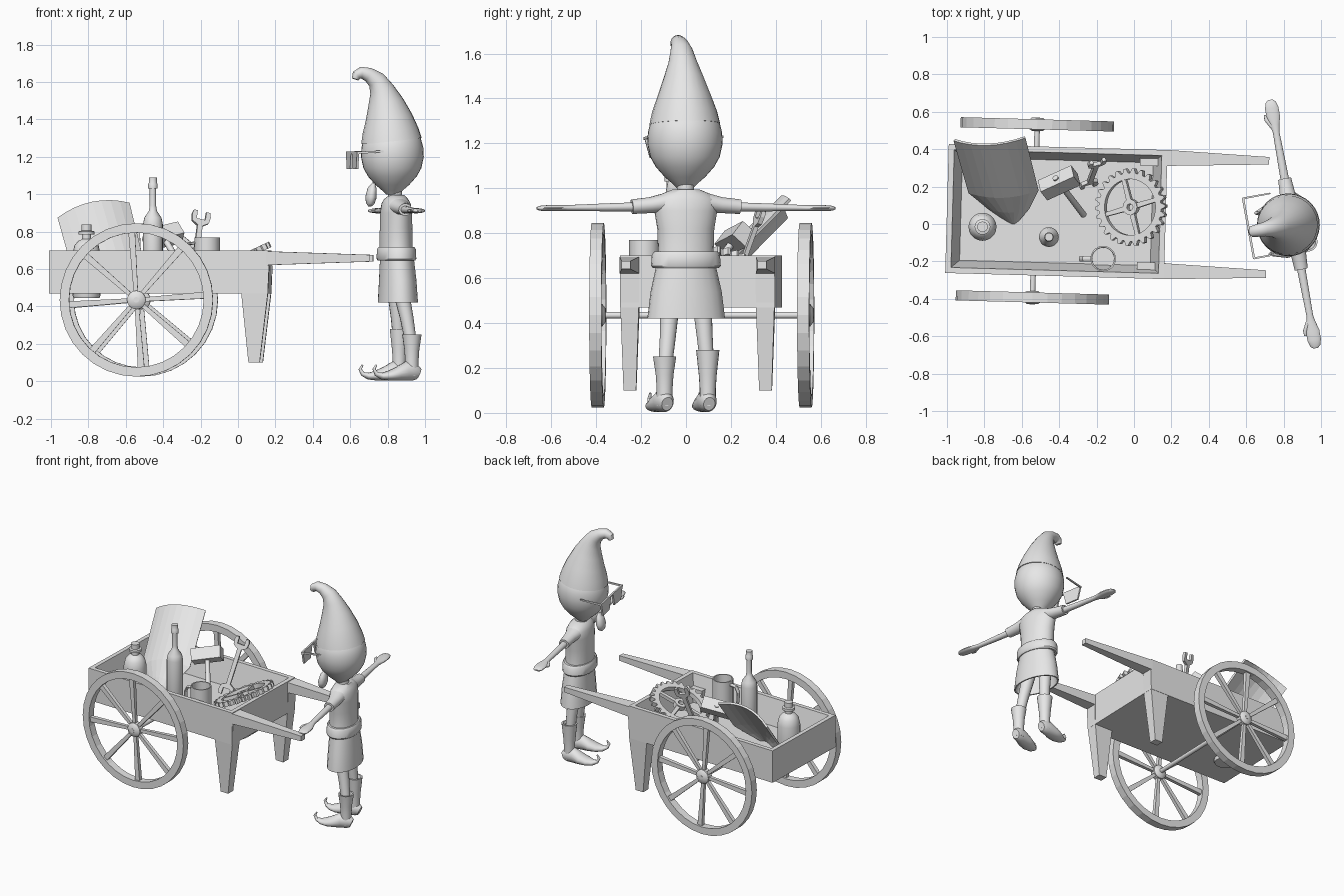
import bpy, bmesh, math
from mathutils import Matrix, Vector

grey = bpy.data.materials.new("light grey")
grey.diffuse_color = (0.8, 0.8, 0.8, 1)
T = lambda x, y, z: Matrix.Translation((x, y, z))
R = lambda deg, axis: Matrix.Rotation(math.radians(deg), 4, axis)
I = Matrix.Identity(4)


def finish(name, bm, M=I, smooth=False):
    bmesh.ops.recalc_face_normals(bm, faces=bm.faces)
    bm.transform(M)
    me = bpy.data.meshes.new(name)
    bm.to_mesh(me)
    bm.free()
    me.materials.append(grey)
    ob = bpy.data.objects.new(name, me)
    bpy.context.collection.objects.link(ob)
    if smooth:
        bpy.ops.object.select_all(action='DESELECT')
        ob.select_set(True)
        bpy.context.view_layer.objects.active = ob
        bpy.ops.object.shade_smooth_by_angle(angle=math.radians(40))
    return ob


def loft(name, pts, M=I, n=16, axis=None):
    """Tube through (x, y, z, ra, rb) stations; n=4 gives a rectangular bar."""
    bm = bmesh.new()
    P = [Vector(p[:3]) for p in pts]
    d0 = axis or (P[-1] - P[0]).normalized()
    hint = Vector((1, 0, 0)) if abs(d0.y) > 0.8 else Vector((0, 1, 0))
    k = math.sqrt(2) if n == 4 else 1
    rings = []
    for i, p in enumerate(pts):
        t = axis or (P[min(i + 1, len(P) - 1)] - P[max(i - 1, 0)]).normalized()
        a = hint.cross(t).normalized()
        b = t.cross(a)
        ring = []
        for j in range(n):
            w = 2 * math.pi * (j + 0.5) / n
            ring.append(bm.verts.new(P[i] + a * (p[3] * k * math.cos(w)) + b * (p[4] * k * math.sin(w))))
        rings.append(ring)
    for r, s in zip(rings, rings[1:]):
        for j in range(n):
            bm.faces.new((r[j], r[(j + 1) % n], s[(j + 1) % n], s[j]))
    bm.faces.new(rings[0])
    bm.faces.new(rings[-1])
    return finish(name, bm, M, n > 8)


def lathe(name, prof, M=I, n=24, closed=False, smooth=True, teeth=0):
    """Spin an (r, z) profile around z; teeth lowers every other pair of outer columns."""
    bm = bmesh.new()
    rmax = max(r for r, z in prof)
    cols = []
    for i in range(n):
        w = 2 * math.pi * i / n
        col = []
        for r, z in prof:
            if teeth and r == rmax and i % 4 > 1:
                r -= teeth
            col.append(bm.verts.new((r * math.cos(w), r * math.sin(w), z)))
        cols.append(col)
    m = len(prof)
    for i in range(n):
        a, b = cols[i], cols[(i + 1) % n]
        for j in range(m if closed else m - 1):
            bm.faces.new((a[j], b[j], b[(j + 1) % m], a[(j + 1) % m]))
    if not closed:
        bm.faces.new([c[0] for c in cols])
        bm.faces.new([c[-1] for c in cols])
    return finish(name, bm, M, smooth)


def frame(pos, xdir, ydir):
    y = Vector(ydir).normalized()
    x = Vector(xdir)
    x = (x - y * x.dot(y)).normalized()
    return T(*pos) @ Matrix((x, y, x.cross(y))).transposed().to_4x4()


UP = Vector((0, 0, 1))
C = T(-0.53, 0.07, 0) @ R(-1.6, 'Z')          # cart frame

# cart: open box, handles, legs
loft("cart_box", [(.115, 0, .47, .585, .345), (.115, 0, .70, .585, .345),
                  (.115, 0, .70, .555, .315), (.115, 0, .52, .51, .275)], C, 4, UP)
for s in (-1, 1):
    loft("handle", [(.69, s * .303, .658, .037, .043), (1.245, s * .303, .658, .018, .02)], C, 4)
    loft("cart_leg", [(.63, s * .302, .62, .076, .043), (.628, s * .302, .47, .071, .041),
                      (.625, s * .302, .10, .03, .028)], C, 4, -UP)
    # wheel: rim, spokes, hub
    W = C @ T(0, s * .463, .435) @ R(90, 'X')
    lathe("wheel_rim", [(.36, -.027), (.41, -.027), (.41, .027), (.36, .027)], W, 32, True, False)
    for k in range(8):
        loft("spoke", [(.03, 0, 0, .011, .011), (.37, 0, 0, .014, .018)], W @ R(45 * k + 4, 'Z'), 4)
    lathe("hub", [(.03, -.035), (.05, -.02), (.05, .02), (.03, .035)], W, 16)
loft("axle", [(0, -.50, .435, .015, .015), (0, .50, .435, .015, .015)], C, 12)

# curved shield leaning on the far wall
rows = [((-.965, .445, .875), (-.78, .42, .96), (-.58, .46, .955)),
        ((-.885, .165, .59), (-.70, .14, .69), (-.51, .18, .67)),
        ((-.78, .08, .54), (-.67, .06, .60), (-.56, .08, .58)),
        ((-.665, .0, .50), (-.645, -.005, .515), (-.63, .0, .505))]
bm = bmesh.new()
grid = []
for row in rows:
    a, b, c = map(Vector, row)
    us = [i / 4 - 1 for i in range(9)]
    grid.append([bm.verts.new(a * (u * (u - 1) / 2) + b * (1 - u * u) + c * (u * (u + 1) / 2)) for u in us])
for r, q in zip(grid, grid[1:]):
    for j in range(8):
        bm.faces.new((r[j], r[j + 1], q[j + 1], q[j]))
shield = finish("shield", bm)
shield.modifiers.new("thickness", 'SOLIDIFY').thickness = 0.014

# bottle and jug
lathe("bottle", [(.05, .52), (.053, .53), (.053, .84), (.046, .875), (.022, .91), (.017, .94), (.017, 1.03),
                 (.025, 1.03), (.025, 1.055), (.022, 1.06), (.022, 1.09)], T(-.455, -.07, 0), 20)
lathe("jug", [(.07, .445), (.075, .46), (.075, .68), (.065, .725), (.045, .75), (.024, .76), (.024, .785),
              (.042, .785), (.042, .802), (.028, .805), (.028, .838)], T(-.81, -.015, 0), 20)

# mug with side handle
MUG = T(-.165, -.185, 0)
lathe("mug", [(.068, .52), (.068, .77), (.06, .77), (.058, .54)], MUG, 20)
loft("mug_handle", [(-.06, 0, .74, .009, .016), (-.105, 0, .735, .009, .016), (-.122, 0, .70, .009, .016),
                    (-.12, 0, .63, .009, .016), (-.10, 0, .59, .009, .016), (-.06, 0, .575, .009, .016)],
     MUG, 8, None)

# hammer: head across a slanted handle
H = frame((-.40, .22, .775), (.92, .40, .2), (.13, -.17, -.22))
loft("hammer_head", [(-.10, 0, 0, .042, .042), (.10, 0, 0, .042, .042)], H, 4)
loft("hammer_handle", [(0, -.05, 0, .016, .016), (0, .31, 0, .018, .018)], H, 10)

# double open-ended wrench
quarter = [(.014, .12), (.046, .14), (.052, .175), (.045, .2), (.025, .2), (.024, .155)]
top = quarter + [(-x, y) for x, y in reversed(quarter)]
outline = top + [(-x, -y) for x, y in top]
bm = bmesh.new()
face = bm.faces.new([bm.verts.new((x, y, -.01)) for x, y in outline])
ext = bmesh.ops.extrude_face_region(bm, geom=[face], use_keep_orig=True)
bmesh.ops.translate(bm, vec=(0, 0, .02), verts=[v for v in ext['geom'] if isinstance(v, bmesh.types.BMVert)])
finish("wrench", bm, frame((-.22, .27, .72), (.95, .3, 0), (.05, .13, .36)))

# gear leaning on the end wall
GEAR = T(-.015, .09, .645) @ R(-25, 'Y')
lathe("gear_ring", [(.15, -.016), (.207, -.016), (.207, .016), (.15, .016)], GEAR, 104, True, False, .024)
lathe("gear_hub", [(.018, -.018), (.042, -.018), (.042, .018), (.018, .018)], GEAR, 20, True)
for k in range(4):
    loft("gear_spoke", [(.035, 0, 0, .012, .014), (.16, 0, 0, .012, .011)], GEAR @ R(90 * k + 15, 'Z'), 4)

# ---- figure, facing -x in its own frame ----
G = T(.85, 0, 0) @ R(10.4, 'Z')
loft("tunic", [(0, 0, .995, .04, .06), (-.005, 0, .975, .062, .11), (-.005, 0, .95, .075, .145),
               (-.005, 0, .90, .083, .142), (-.005, 0, .82, .086, .128), (-.005, 0, .72, .088, .125),
               (0, 0, .65, .09, .135), (.004, 0, .54, .098, .16), (.005, 0, .42, .105, .175),
               (.005, 0, .42, .095, .165), (0, 0, .55, .08, .13)], G, 24, -UP)
loft("belt", [(-.003, 0, .645, .098, .148), (-.003, 0, .655, .105, .157), (-.003, 0, .705, .103, .153),
              (-.003, 0, .718, .095, .143)], G, 24, UP)
lathe("neck", [(.04, .95), (.036, 1.06)], G @ T(-.01, 0, 0), 16)
lathe("head", [(.035, 1.0), (.055, 1.02), (.09, 1.05), (.13, 1.095), (.155, 1.14), (.168, 1.20), (.165, 1.25),
               (.152, 1.30), (.12, 1.34), (.05, 1.37)], G @ T(-.025, 0, 0), 32)
# drooping pointed hat
loft("hat", [(-.03, 0, 1.285, .163, .158), (-.036, 0, 1.34, .15, .145), (-.045, 0, 1.41, .126, .12),
             (-.062, 0, 1.49, .096, .09), (-.083, 0, 1.56, .066, .064), (-.112, 0, 1.61, .05, .05),
             (-.155, 0, 1.64, .038, .038), (-.195, 0, 1.65, .032, .034), (-.22, 0, 1.637, .026, .03),
             (-.228, 0, 1.615, .018, .02)], G, 24)
# eyeglasses and goatee
loft("glasses_bar", [(-.238, -.147, 1.222, .006, .006), (-.238, .187, 1.222, .006, .006)], G, 4)
for s in (-1, 1):
    y = .02 + s * .09
    loft("lens", [(-.238, y, 1.135, .006, .05), (-.238, y, 1.225, .006, .075)], G, 4, UP)
    loft("temple", [(-.238, .02 + s * .163, 1.222, .006, .005), (-.09, .02 + s * .163, 1.23, .005, .004)], G, 4)
loft("goatee", [(-.152, -.02, .935, .008, .012), (-.15, -.02, .95, .022, .034), (-.145, -.02, .985, .03, .045),
                (-.138, -.02, 1.03, .024, .036), (-.13, -.02, 1.06, .008, .012)], G)

# arms stretched sideways, with flat hands
for s in (-1, 1):
    loft("sleeve", [(-.005, s * .10, .935, .042, .055), (0, s * .16, .925, .036, .042),
                    (0, s * .245, .918, .033, .036)], G)
    loft("arm", [(0, s * .20, .918, .021, .024), (0, s * .36, .915, .018, .021), (0, s * .50, .913, .014, .018),
                 (0, s * .54, .912, .014, .026), (0, s * .58, .912, .014, .037), (0, s * .63, .912, .013, .037),
                 (0, s * .662, .911, .011, .028), (0, s * .675, .911, .005, .012)], G)
    loft("thumb", [(-.015, s * .53, .912, .01, .012), (-.04, s * .575, .912, .01, .011),
                   (-.043, s * .60, .912, .005, .006)], G, 10)

# legs and boots with curled toes
for ax, ay, cuff, turn in ((.061, -.108, .25, 8), (.03, .093, .28, 0)):
    hip = math.copysign(.07, ay)
    loft("leg", [(0, hip, .52, .045, .045), (ax * .6, (hip + ay) / 2, .34, .036, .036),
                 (ax, ay, .18, .03, .03)], G, 14)
    F = G @ T(ax, ay, 0) @ R(turn, 'Z')
    lathe("boot_shaft", [(.036, .03), (.036, .11), (.04, .17), (.052, cuff), (.042, cuff), (.03, cuff - .04)], F, 18)
    loft("boot_foot", [(.038, 0, .04, .032, .026), (.015, 0, .05, .047, .038), (-.03, 0, .055, .052, .043),
                       (-.08, 0, .04, .037, .052), (-.13, 0, .03, .026, .048), (-.17, 0, .028, .018, .03),
                       (-.20, 0, .04, .012, .015), (-.213, 0, .065, .009, .009), (-.20, 0, .088, .005, .005)], F)
